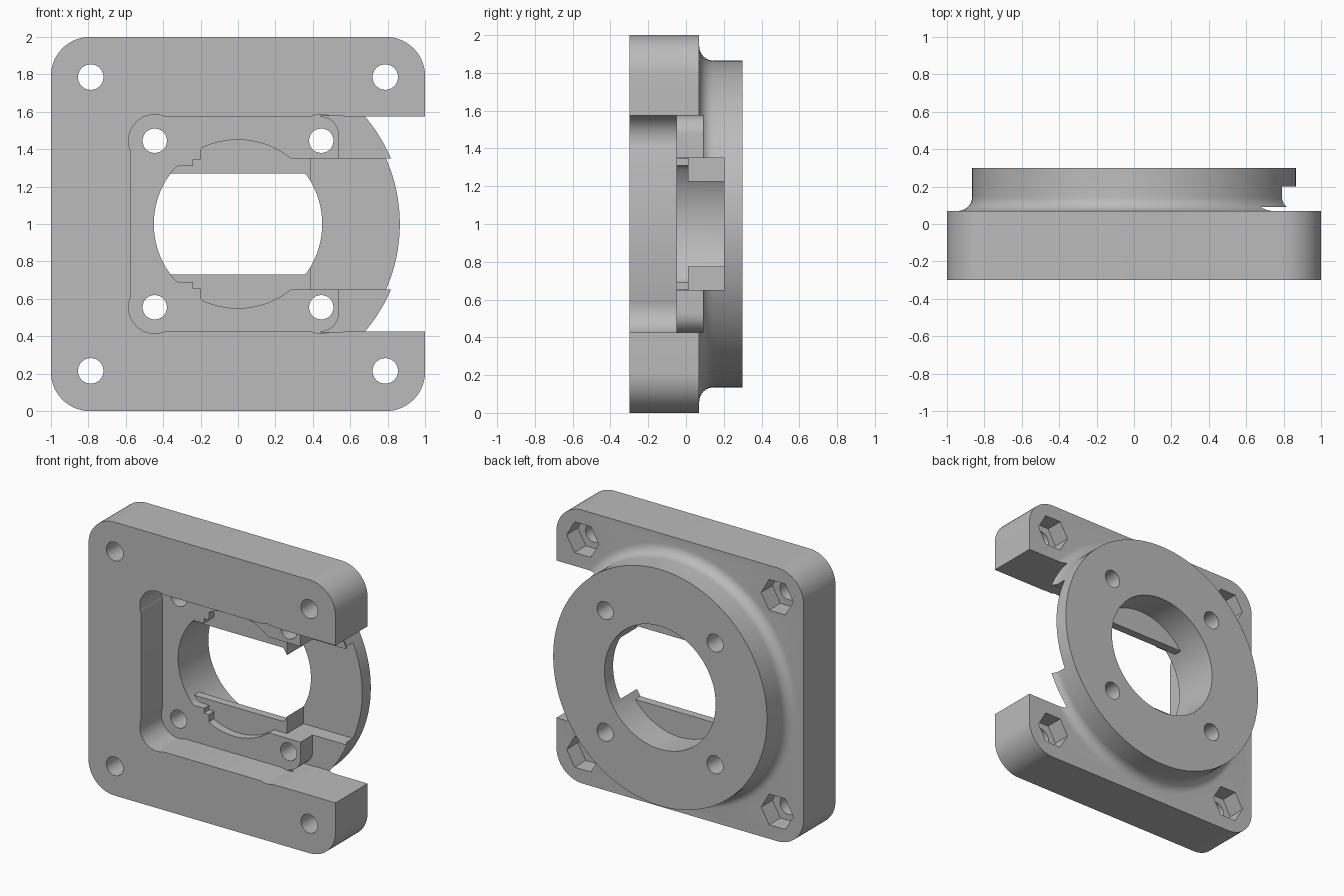
import bpy, bmesh, math
from math import cos, sin, pi

cube = bpy.data.objects.get("Cube")
if cube:
    bpy.data.objects.remove(cube, do_unlink=True)

MID = 1.0  # height of the central axis
FRONT = -0.5  # cutters start ahead of the part

grey = bpy.data.materials.new("light_grey")
grey.use_nodes = True
grey.diffuse_color = (0.5, 0.5, 0.5, 1)
grey.node_tree.nodes["Principled BSDF"].inputs["Base Color"].default_value = (0.5, 0.5, 0.5, 1)


def to_object(name, bm):
    bmesh.ops.recalc_face_normals(bm, faces=bm.faces)
    mesh = bpy.data.meshes.new(name)
    bm.to_mesh(mesh)
    bm.free()
    mesh.materials.append(grey)
    obj = bpy.data.objects.new(name, mesh)
    bpy.context.collection.objects.link(obj)
    return obj


def prism(name, points, y0, y1):
    """Extrude an (x, z) outline, centred on the axis, from y0 to y1."""
    bm = bmesh.new()
    front = [bm.verts.new((x, y0, MID + z)) for x, z in points]
    back = [bm.verts.new((x, y1, MID + z)) for x, z in points]
    bm.faces.new(front)
    bm.faces.new(back[::-1])
    n = len(points)
    for i in range(n):
        j = (i + 1) % n
        bm.faces.new((front[i], front[j], back[j], back[i]))
    return to_object(name, bm)


def circle(r, cx=0, cz=0, n=48):
    return [(cx + r * cos(2 * pi * i / n), cz + r * sin(2 * pi * i / n)) for i in range(n)]


def rect(x0, x1, z0, z1):
    return [(x0, z0), (x1, z0), (x1, z1), (x0, z1)]


def rounded(x0, x1, z0, z1, r, n=14):
    pts = []
    corners = ((x1 - r, z1 - r), (x0 + r, z1 - r), (x0 + r, z0 + r), (x1 - r, z0 + r))
    for k, (cx, cz) in enumerate(corners):
        for i in range(n + 1):
            a = (k + i / n) * pi / 2
            pts.append((cx + r * cos(a), cz + r * sin(a)))
    return pts


def clipped(r, xmin, zmax):
    """Circle cut off by a vertical line and a pair of level lines."""
    pts = []
    for x, z in circle(r, n=128):
        p = (max(x, xmin), min(max(z, -zmax), zmax))
        if p not in pts:
            pts.append(p)
    return pts


def combine(target, tool, operation):
    mod = target.modifiers.new("combine", "BOOLEAN")
    mod.operation = operation
    mod.solver = "EXACT"
    mod.object = tool
    bpy.ops.object.select_all(action="DESELECT")
    bpy.context.view_layer.objects.active = target
    target.select_set(True)
    bpy.ops.object.modifier_apply(modifier=mod.name)
    bpy.data.objects.remove(tool, do_unlink=True)


def cut(points, y0, y1):
    combine(body, prism("cutter", points, y0, y1), "DIFFERENCE")


# Square mounting plate
body = prism("motor_mount_bracket", rounded(-1, 1, -1, 1, 0.21), -0.3, 0.07)

# Round flange with a fillet at its foot
R, FILLET = 0.865, 0.075
profile = [(0, 0.02), (R + FILLET, 0.02)]
for i in range(9):
    a = pi * 1.5 - i / 8 * pi / 2
    profile.append((R + FILLET + FILLET * cos(a), 0.07 + FILLET + FILLET * sin(a)))
profile += [(R, 0.3), (0, 0.3)]
bm = bmesh.new()
ring = [bm.verts.new((r, y, MID)) for r, y in profile]
edges = [bm.edges.new(pair) for pair in zip(ring, ring[1:])]
bmesh.ops.spin(bm, geom=ring + edges, cent=(0, 0, MID), axis=(0, 1, 0),
               angle=2 * pi, steps=128)
bmesh.ops.remove_doubles(bm, verts=bm.verts, dist=0.0001)
combine(body, to_object("flange", bm), "UNION")

# Front pocket, open on the left side
cut(rounded(-0.575, 1.4, -0.575, 0.575, 0.125), FRONT, -0.05)
# Deeper step beyond the screw tabs, and the central channel
cut(rect(0.54, 1.4, -0.575, 0.575), FRONT, 0.09)
cut(rect(0.39, 1.4, -0.35, 0.35), FRONT, 0.2)

# Bore: full circle at the back, flat-sided web, stepped recess in front
cut(clipped(0.45, -1, 1), 0.07, 0.5)
cut(clipped(0.45, -1, 0.27), FRONT, 0.1)
cut(clipped(0.45, -1, 0.31), FRONT, 0.01)
cut(clipped(0.45, -0.2, 1), FRONT, 0.01)
cut(rect(-0.24, 0, -0.345, 0.345), FRONT, 0.01)
cut(rect(0, 0.42, -0.35, 0.35), FRONT, 0.01)

for sz in (-1, 1):
    # Rounded outer corner of each screw tab
    arc = [(0.44 + 0.1 * cos(i * pi / 20), sz * (0.475 + 0.1 * sin(i * pi / 20)))
           for i in range(11)]
    cut(arc + [(0.44, sz * 0.577), (0.56, sz * 0.577), (0.56, sz * 0.475)], FRONT, 0.09)
    for sx in (-1, 1):
        # Flange screw holes with round clearance in the pocket
        cut(circle(0.14, sx * 0.445, sz * 0.445), FRONT, -0.05)
        cut(circle(0.065, sx * 0.445, sz * 0.445), FRONT, 0.5)
        # Corner screw holes with hexagonal nut pockets behind
        cut(circle(0.068, sx * 0.787, sz * 0.785), FRONT, 0.5)
        cut(circle(0.13, sx * 0.787, sz * 0.785, 6), -0.06, 0.5)

bpy.ops.object.select_all(action="DESELECT")
bpy.context.view_layer.objects.active = body
body.select_set(True)
bpy.ops.object.shade_smooth_by_angle(angle=math.radians(30))
